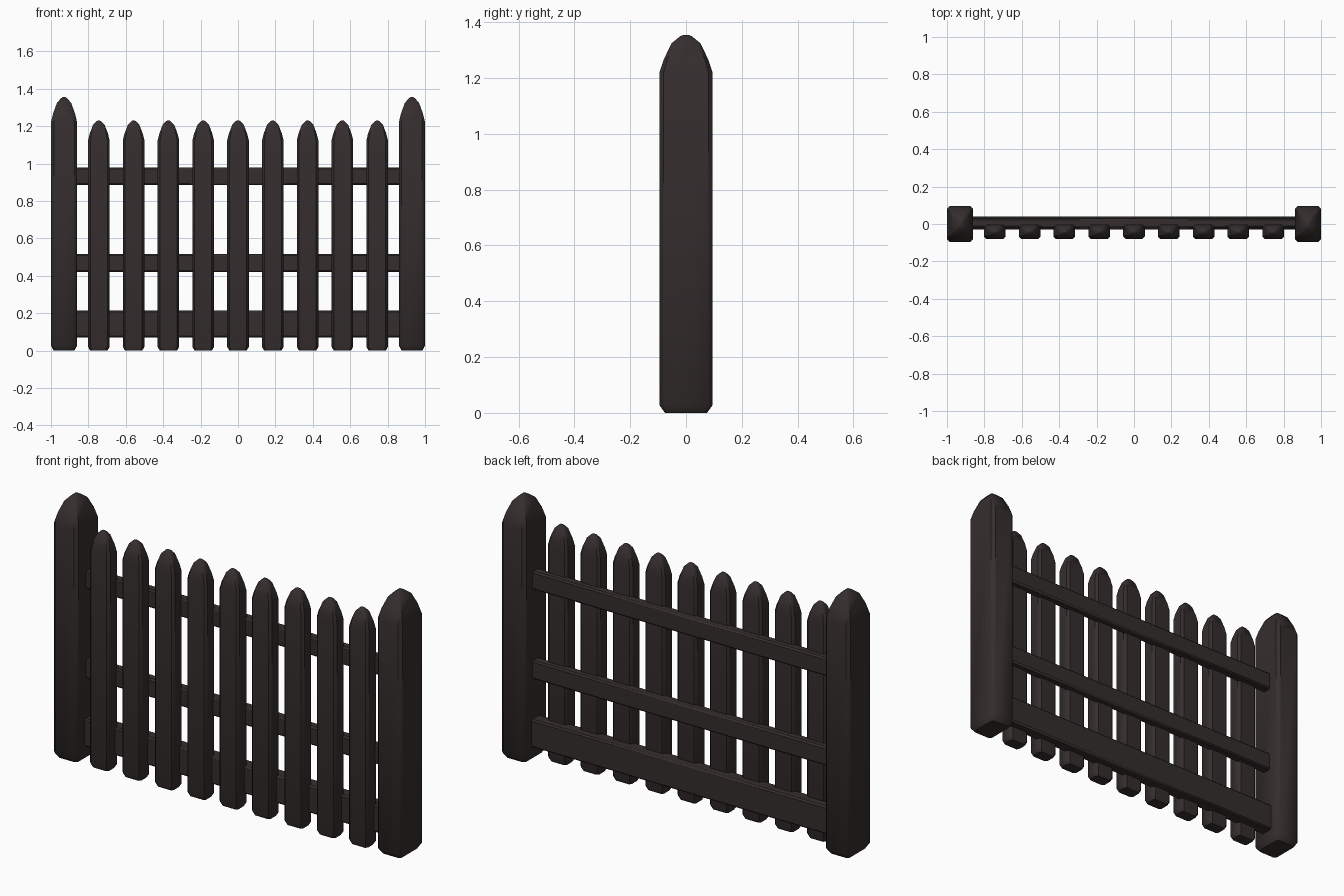
import bpy, bmesh, math

if "Cube" in bpy.data.objects:
    bpy.data.objects.remove(bpy.data.objects["Cube"])

wood = bpy.data.materials.new("dark brown wood")
wood.diffuse_color = (0.036, 0.027, 0.027, 1)
wood.use_nodes = True
wood.node_tree.nodes["Principled BSDF"].inputs["Base Color"].default_value = wood.diffuse_color


def finish(name, bm):
    bmesh.ops.recalc_face_normals(bm, faces=bm.faces)
    me = bpy.data.meshes.new(name)
    bm.to_mesh(me)
    bm.free()
    me.materials.append(wood)
    ob = bpy.data.objects.new(name, me)
    bpy.context.collection.objects.link(ob)
    bpy.ops.object.select_all(action='DESELECT')
    ob.select_set(True)
    bpy.context.view_layer.objects.active = ob
    bpy.ops.object.shade_smooth_by_angle(angle=math.radians(40))


def stake(name, x, y, hx, hy, c, sections):
    """Chamfered rectangle lofted through (z, scale) sections."""
    bm = bmesh.new()
    outline = [(hx, hy - c), (hx - c, hy), (c - hx, hy), (-hx, hy - c),
               (-hx, c - hy), (c - hx, -hy), (hx - c, -hy), (hx, c - hy)]
    rings = [[bm.verts.new((x + px * s, y + py * s, z)) for px, py in outline]
             for z, s in sections]
    for a, b in zip(rings, rings[1:]):
        for i in range(8):
            j = (i + 1) % 8
            bm.faces.new((a[i], a[j], b[j], b[i]))
    bm.faces.new(rings[0][::-1])
    bm.faces.new(rings[-1])
    finish(name, bm)


def rail(name, z0, z1, y0, y1, half_len=0.88, bevel=0.008):
    bm = bmesh.new()
    bmesh.ops.create_cube(bm, size=1)
    for v in bm.verts:
        v.co.x *= 2 * half_len
        v.co.y = (y0 + y1) / 2 + v.co.y * (y1 - y0)
        v.co.z = (z0 + z1) / 2 + v.co.z * (z1 - z0)
    bmesh.ops.bevel(bm, geom=bm.edges[:], offset=bevel, segments=1,
                    affect='EDGES', profile=0.5)
    finish(name, bm)


# end posts
post = [(0, 0.79), (0.027, 1), (1.22, 1), (1.267, 0.84), (1.325, 0.54), (1.35, 0.22), (1.355, 0.1)]
for side, sx in (("left", -1), ("right", 1)):
    stake(side + "_post", sx * 0.93, 0, 0.07, 0.095, 0.015, post)

# nine pickets on the front
picket = [(0, 0.8), (0.02, 1), (1.125, 1), (1.16, 0.85), (1.208, 0.53), (1.226, 0.22), (1.23, 0.1)]
for i in range(9):
    stake("picket_%d" % (i + 1), (i - 4) * 0.186, -0.041, 0.0575, 0.039, 0.012, picket)

# three rails between the posts
rail("bottom_rail", 0.07, 0.215, -0.03, 0.04)
rail("middle_rail", 0.42, 0.517, -0.02, 0.03)
rail("top_rail", 0.885, 0.98, -0.02, 0.03)
